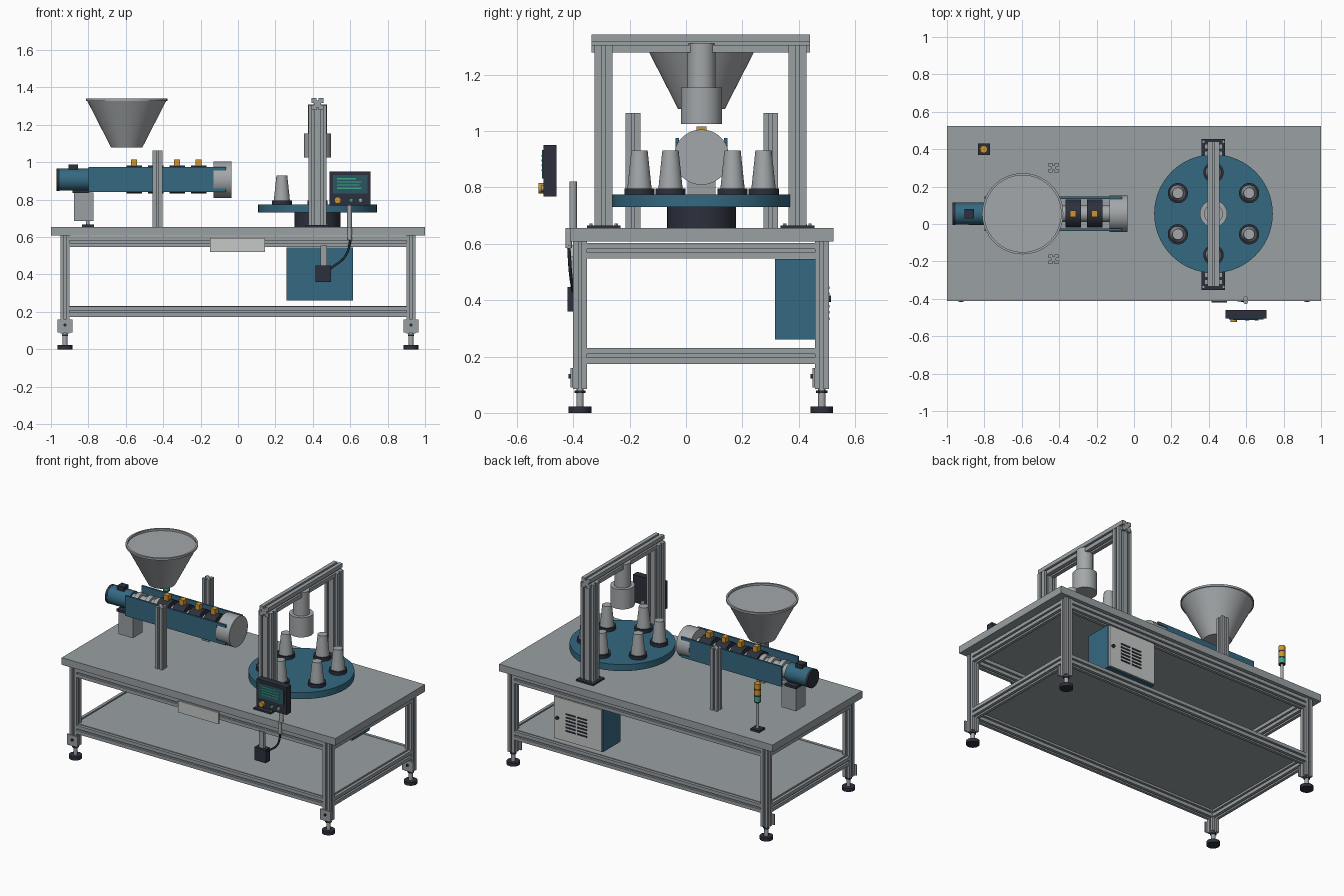
import bpy, bmesh, math
from mathutils import Matrix, Vector

cube = bpy.data.objects.get("Cube")
if cube:
    bpy.data.objects.remove(cube)


def material(name, r, g, b):
    m = bpy.data.materials.new(name)
    m.use_nodes = True
    m.diffuse_color = (r, g, b, 1)
    m.node_tree.nodes["Principled BSDF"].inputs["Base Color"].default_value = (r, g, b, 1)
    return m


ALU = material("aluminium grey", 0.32, 0.35, 0.37)
STEEL = material("steel grey", 0.37, 0.39, 0.40)
BLUE = material("machine blue", 0.035, 0.14, 0.22)
DARK = material("dark slate", 0.025, 0.03, 0.045)
LIGHT = material("pale grey", 0.56, 0.58, 0.57)
AMBER = material("amber", 0.62, 0.30, 0.03)
GREEN = material("signal green", 0.04, 0.40, 0.24)
SCREEN = material("screen teal", 0.025, 0.09, 0.12)
made = []


def finish(name, bm, mat):
    bmesh.ops.recalc_face_normals(bm, faces=bm.faces[:])
    me = bpy.data.meshes.new(name)
    bm.to_mesh(me)
    bm.free()
    me.materials.append(mat)
    ob = bpy.data.objects.new(name, me)
    bpy.context.collection.objects.link(ob)
    made.append(ob)
    return ob


def box(name, mat, x, y, z):
    """Box from three (low, high) ranges."""
    bm = bmesh.new()
    bmesh.ops.create_cube(bm, size=1)
    for v in bm.verts:
        v.co = [lo + (c + 0.5) * (hi - lo) for c, (lo, hi) in zip(v.co, (x, y, z))]
    return finish(name, bm, mat)


def cone(name, mat, base, length, r1, r2=None, axis="Z", sides=48):
    """Cylinder or cone starting at base and running along +axis."""
    bm = bmesh.new()
    bmesh.ops.create_cone(bm, cap_ends=True, segments=sides, radius1=r1,
                          radius2=r1 if r2 is None else r2, depth=length)
    d = Vector([float(axis == a) for a in "XYZ"])
    turn = Vector((0, 0, 1)).rotation_difference(d).to_matrix().to_4x4()
    bm.transform(Matrix.Translation(Vector(base) + d * length / 2) @ turn)
    return finish(name, bm, mat)


def prism(name, mat, pts, axis, lo, hi):
    """Extrude a 2D outline along an axis; outline uses the other two axes in order."""
    order = {"X": (2, 0, 1), "Y": (0, 2, 1), "Z": (0, 1, 2)}[axis]
    bm = bmesh.new()
    rings = [[bm.verts.new([(u, v, w)[i] for i in order]) for u, v in pts] for w in (lo, hi)]
    n = len(pts)
    for ring in rings:
        bm.faces.new(ring)
    for i in range(n):
        j = (i + 1) % n
        bm.faces.new((rings[0][i], rings[0][j], rings[1][j], rings[1][i]))
    return finish(name, bm, mat)


def slotted(name, axis, cu, cv, a, b, lo, hi):
    """Slotted aluminium extrusion of section a x b."""
    pts, s, d = [], 0.006, 0.013
    for k in range(4):
        L, D = (a, b) if k % 2 == 0 else (b, a)
        n = 2 if L > 0.08 else 1
        side = [(-L / 2, -D / 2)]
        for i in range(n):
            c = ((i + 0.5) / n - 0.5) * L
            side += [(c - s, -D / 2), (c - s, d - D / 2), (c + s, d - D / 2), (c + s, -D / 2)]
        for u, v in side:
            for _ in range(k):
                u, v = -v, u
            pts.append((cu + u, cv + v))
    return prism(name, ALU, pts, axis, lo, hi)


# Table: top, shelf, legs, feet, rails
FRONT, BACK, LEG = -0.376, 0.482, 0.925
box("table_top", ALU, (-1, 1), (-0.412, 0.524), (0.608, 0.655))
box("lower_shelf", ALU, (-0.92, 0.92), (FRONT, BACK), (0.221, 0.231))
for yname, y in (("front", FRONT), ("back", BACK)):
    for xname, x in (("right", -LEG), ("left", LEG)):
        tag = yname + "_" + xname
        slotted("leg_" + tag, "Z", x, y, 0.05, 0.05, 0.085, 0.608)
        cone("foot_pad_" + tag, DARK, (x, y, 0), 0.022, 0.04)
        cone("foot_stem_" + tag, STEEL, (x, y, 0.02), 0.07, 0.013, sides=24)
        cone("foot_nut_" + tag, DARK, (x, y, 0.07), 0.01, 0.02, sides=6)
        box("leg_plate_" + tag, ALU, (x - 0.039, x + 0.039), (y - 0.033, y - 0.025), (0.09, 0.16))
        cone("plate_bolt_" + tag, DARK, (x, y - 0.04, 0.13), 0.01, 0.008, axis="Y", sides=16)
    for lname, z in (("lower", 0.202), ("upper", 0.575)):
        slotted(lname + "_rail_" + yname, "X", y, z, 0.05, 0.056, -0.9, 0.9)
for lname, z in (("lower", 0.202), ("upper", 0.575)):
    for xname, x in (("right", -LEG), ("left", LEG)):
        slotted(lname + "_rail_" + xname, "Y", x, z, 0.05, 0.056, -0.351, 0.457)
box("front_plate", LIGHT, (-0.15, 0.145), (-0.41, -0.401), (0.52, 0.596))

# Electrical cabinet with vented door
box("cabinet", BLUE, (0.26, 0.615), (0.315, 0.495), (0.26, 0.545))
box("cabinet_door", LIGHT, (0.265, 0.61), (0.495, 0.505), (0.265, 0.54))
for i in range(6):
    z = 0.33 + i * 0.022
    for x in (0.37, 0.455):
        box("door_vent", DARK, (x, x + 0.07), (0.503, 0.509), (z, z + 0.009))
cone("door_lock", DARK, (0.585, 0.503, 0.405), 0.012, 0.011, axis="Y", sides=20)

# Turntable with cups
TX, CY = 0.425, 0.055
cone("turntable_base", DARK, (TX, CY, 0.655), 0.076, 0.122)
cone("turntable", BLUE, (TX, CY, 0.731), 0.043, 0.317, sides=96)
for k in range(6):
    a = math.radians(30 + 60 * k)
    x, y = TX + 0.22 * math.cos(a), CY + 0.22 * math.sin(a)
    cone("cup_holder", DARK, (x, y, 0.774), 0.022, 0.054)
    cone("cup", STEEL, (x, y, 0.796), 0.134, 0.043, 0.029)

# Gantry and filling nozzle
for name, y in (("front", -0.292), ("back", 0.395)):
    box("gantry_foot_" + name, DARK, (0.36, 0.486), (y - 0.06, y + 0.06), (0.655, 0.665))
    slotted("gantry_column_" + name, "Z", TX, y, 0.094, 0.064, 0.665, 1.305)
    for dx in (-0.054, 0.054):
        for dy in (-0.045, 0.045):
            cone("foot_bolt", STEEL, (TX + dx, y + dy, 0.665), 0.006, 0.006, sides=12)
slotted("gantry_beam", "Y", TX, 1.311, 0.064, 0.064, -0.335, 0.44)
cone("nozzle_stem", STEEL, (TX, CY, 1.15), 0.16, 0.05)
cone("nozzle_head", STEEL, (TX, CY, 1.025), 0.13, 0.073)

# Extruder: barrel, heater bands, side plates, end flange
AZ = 0.907
cone("barrel", STEEL, (-0.8, CY, AZ), 0.7, 0.045, axis="X")
for x in (-0.77, -0.69, -0.63):
    cone("barrel_collar", STEEL, (x, CY, AZ), 0.03, 0.062, axis="X")
cone("end_flange", STEEL, (-0.13, CY, AZ), 0.095, 0.098, axis="X", sides=64)
for x in (-0.555, -0.44, -0.325, -0.21):
    cone("heater_band", DARK, (x - 0.042, CY, AZ), 0.084, 0.075, axis="X")
    box("heater_terminal", AMBER, (x - 0.016, x + 0.016), (CY - 0.018, CY + 0.018), (0.975, 1.015))
notched = [(-0.8, 0.842), (-0.065, 0.842), (-0.065, 0.86), (-0.13, 0.86),
           (-0.13, 0.957), (-0.065, 0.957), (-0.065, 0.975), (-0.8, 0.975)]
for name, y in (("front", CY - 0.092), ("back", CY + 0.08)):
    prism("side_plate_" + name, BLUE, notched, "Y", y, y + 0.012)
for name, y in (("front", -0.188), ("back", 0.301)):
    slotted("support_post_" + name, "Z", -0.431, y, 0.052, 0.052, 0.655, 1.063)

# Drive motor on its pedestal
cone("motor", BLUE, (-0.955, CY, AZ), 0.155, 0.059, axis="X")
cone("motor_end_cap", DARK, (-0.97, CY, AZ), 0.016, 0.06, axis="X")
box("motor_terminal_box", DARK, (-0.905, -0.855), (CY - 0.025, CY + 0.025), (0.955, 0.988))
box("motor_mount", DARK, (-0.885, -0.8), (CY - 0.06, CY + 0.06), (0.836, 0.852))
box("motor_pedestal", ALU, (-0.877, -0.772), (CY - 0.05, CY + 0.05), (0.685, 0.838))

# Hopper
HX = -0.595
cone("hopper", STEEL, (HX, CY, 1.078), 0.25, 0.083, 0.211, sides=64)
bm = bmesh.new()
rings = []
for r, z in ((0.205, 1.328), (0.217, 1.328), (0.217, 1.341), (0.205, 1.341)):
    rings.append(bmesh.ops.create_circle(bm, segments=64, radius=r,
                 matrix=Matrix.Translation((HX, CY, z)))["verts"])
for i in range(4):
    a, b = rings[i], rings[(i + 1) % 4]
    for j in range(64):
        k = (j + 1) % 64
        bm.faces.new((a[j], a[k], b[k], b[j]))
finish("hopper_rim", bm, STEEL)

# Signal tower
SX, SY = -0.803, 0.4
box("signal_base", DARK, (SX - 0.032, SX + 0.032), (SY - 0.03, SY + 0.03), (0.655, 0.668))
cone("signal_pole", STEEL, (SX, SY, 0.665), 0.18, 0.009, sides=16)
for i, mat in enumerate((GREEN, AMBER, AMBER)):
    z = 0.84 + i * 0.042
    cone("signal_collar", DARK, (SX, SY, z), 0.008, 0.02, sides=24)
    cone("signal_lamp", mat, (SX, SY, z + 0.007), 0.034, 0.02, sides=24)

# Control panel
box("panel_body", DARK, (0.489, 0.709), (-0.505, -0.459), (0.768, 0.95))
box("panel_screen", SCREEN, (0.508, 0.692), (-0.511, -0.505), (0.832, 0.932))
for i, w in enumerate((0.13, 0.12, 0.13, 0.10)):
    z = 0.858 + i * 0.017
    box("screen_line", GREEN, (0.53, 0.53 + w), (-0.513, -0.511), (z, z + 0.006))
cone("panel_knob", AMBER, (0.533, -0.523, 0.797), 0.02, 0.018, axis="Y", sides=24)
for x, mat in ((0.605, GREEN), (0.655, STEEL)):
    cone("panel_button", mat, (x, -0.515, 0.797), 0.012, 0.011, axis="Y", sides=20)
cone("panel_pole", STEEL, (0.597, -0.4, 0.655), 0.165, 0.013, sides=24)
cone("pole_lower", STEEL, (0.597, -0.416, 0.585), 0.07, 0.012, sides=24)

# Junction box, hanger and cable
box("junction_box", DARK, (0.415, 0.497), (-0.42, -0.375), (0.36, 0.447))
box("box_hanger", ALU, (0.44, 0.475), (-0.41, -0.39), (0.445, 0.555))
cable = bpy.data.curves.new("cable", "CURVE")
cable.dimensions, cable.bevel_depth, cable.bevel_resolution = "3D", 0.006, 2
sp = cable.splines.new("BEZIER")
path = [(0.495, -0.4, 0.432), (0.575, -0.41, 0.5), (0.604, -0.416, 0.595)]
sp.bezier_points.add(len(path) - 1)
for p, co in zip(sp.bezier_points, path):
    p.co = co
    p.handle_left_type = p.handle_right_type = "AUTO"
cable.materials.append(DARK)
bpy.context.collection.objects.link(bpy.data.objects.new("cable", cable))

# Smooth round parts, keep hard edges
bpy.ops.object.select_all(action="DESELECT")
for ob in made:
    ob.select_set(True)
bpy.context.view_layer.objects.active = made[0]
bpy.ops.object.shade_smooth_by_angle(angle=math.radians(30))
